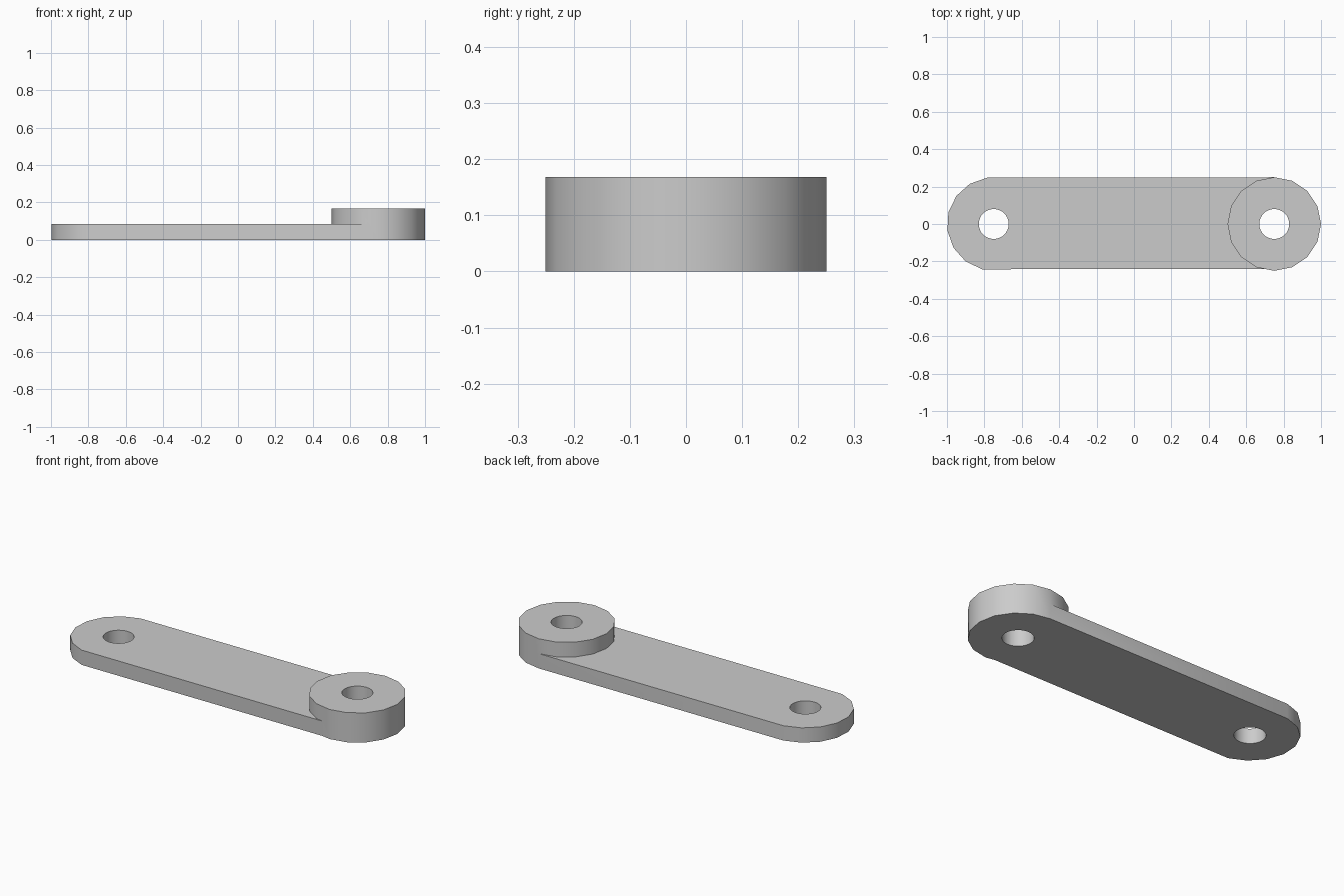
import bpy
import bmesh
from math import cos, sin, radians

RADIUS, PIVOT = 0.25, 0.75
ARM_TOP, BOSS_TOP = 0.084, 0.168

default = bpy.data.objects.get("Cube")
if default:
    bpy.data.objects.remove(default, do_unlink=True)

grey = bpy.data.materials.new("light grey metal")
grey.use_nodes = True
grey.diffuse_color = (0.6, 0.6, 0.6, 1)
grey.node_tree.nodes["Principled BSDF"].inputs["Base Color"].default_value = (0.6, 0.6, 0.6, 1)


def arc(cx, radius, start, sides, count):
    """Points along a regular polygon, counter-clockwise from a start angle."""
    angles = [radians(start + 360 * i / sides) for i in range(count)]
    return [(cx + radius * cos(a), radius * sin(a)) for a in angles]


def prism(name, outline, bottom, top):
    """Extrude a flat outline upwards into a solid."""
    bm = bmesh.new()
    face = bm.faces.new([bm.verts.new((x, y, bottom)) for x, y in outline])
    raised = bmesh.ops.extrude_face_region(bm, geom=[face], use_keep_orig=True)
    verts = [v for v in raised["geom"] if isinstance(v, bmesh.types.BMVert)]
    bmesh.ops.translate(bm, verts=verts, vec=(0, 0, top - bottom))
    bmesh.ops.recalc_face_normals(bm, faces=bm.faces)
    mesh = bpy.data.meshes.new(name)
    bm.to_mesh(mesh)
    bm.free()
    mesh.materials.append(grey)
    obj = bpy.data.objects.new(name, mesh)
    bpy.context.collection.objects.link(obj)
    return obj


def combine(target, tool, operation):
    """Apply a boolean and discard the tool object."""
    tool.hide_render = True
    mod = target.modifiers.new(operation.lower(), 'BOOLEAN')
    mod.operation, mod.solver, mod.object = operation, 'EXACT', tool
    bpy.context.view_layer.objects.active = target
    bpy.ops.object.modifier_apply(modifier=mod.name)
    bpy.data.objects.remove(tool, do_unlink=True)


# Flat arm with a rounded left end, running into the boss
arm_outline = arc(-PIVOT, RADIUS, 98.1, 16, 8)
arm_outline += [(0.72, -0.24), (PIVOT, 0), (PIVOT, RADIUS)]
arm = prism("link_arm", arm_outline, 0, ARM_TOP)

# Raised round boss at the right end
boss = prism("boss", arc(PIVOT, RADIUS, 0, 16, 16), 0, BOSS_TOP)
combine(arm, boss, 'UNION')

# Pivot holes through both ends
for x in (-PIVOT, PIVOT):
    hole = prism("hole_cutter", arc(x, 0.08, 0, 32, 32), -0.1, 0.3)
    combine(arm, hole, 'DIFFERENCE')

bpy.ops.object.select_all(action='DESELECT')
arm.select_set(True)
bpy.context.view_layer.objects.active = arm
bpy.ops.object.shade_smooth_by_angle(angle=radians(30))
